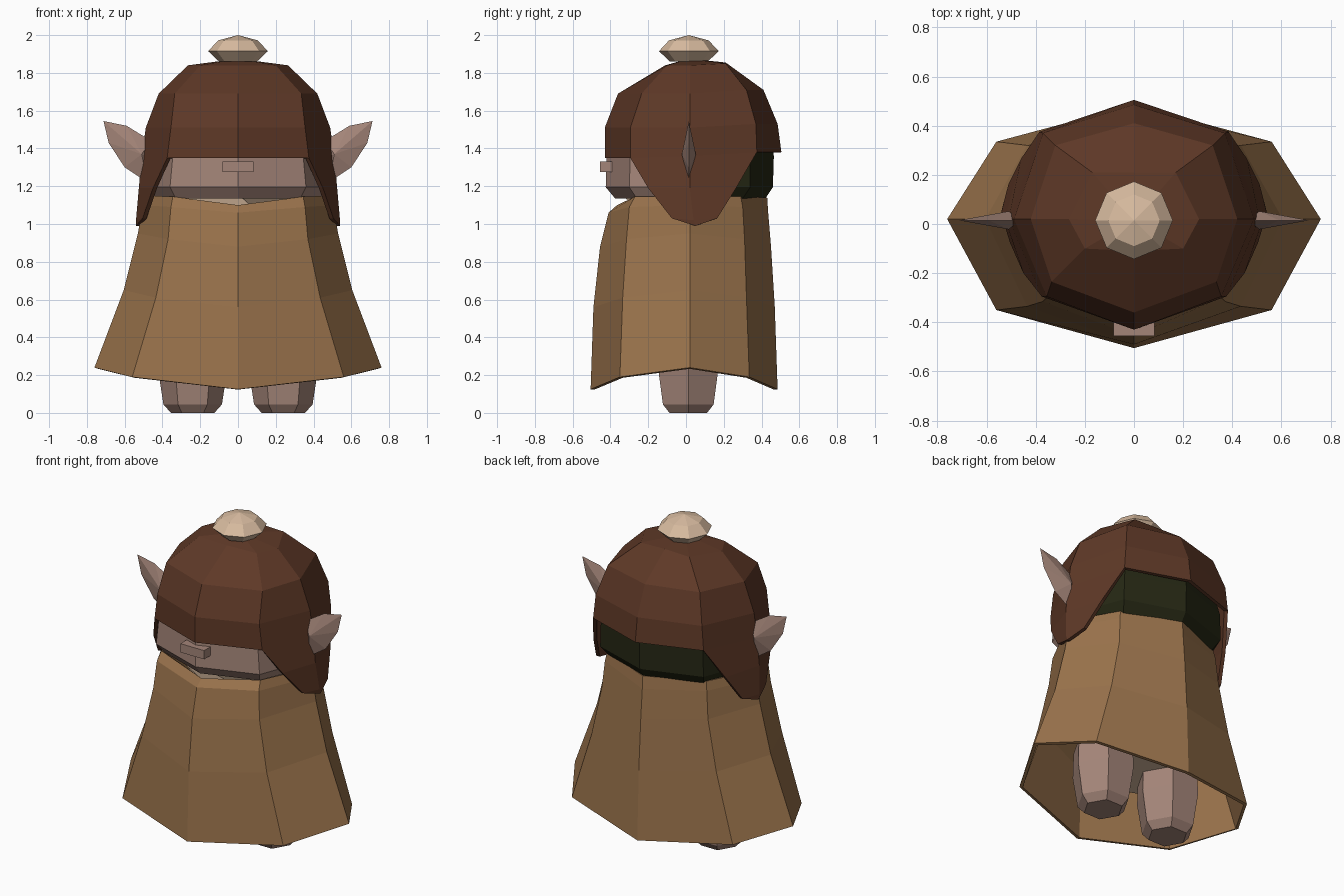
import bpy, bmesh, math
from mathutils import Vector

if "Cube" in bpy.data.objects:
    bpy.data.objects.remove(bpy.data.objects["Cube"])


def material(name, rgb):
    m = bpy.data.materials.new(name)
    m.diffuse_color = (*rgb, 1)
    m.use_nodes = True
    m.node_tree.nodes["Principled BSDF"].inputs["Base Color"].default_value = m.diffuse_color
    return m


BROWN = material("dark brown felt", (0.112, 0.040, 0.020))
TAN = material("tan cloth", (0.323, 0.171, 0.072))
CREAM = material("cream wool", (0.69, 0.50, 0.35))
SKIN = material("dusky skin", (0.37, 0.235, 0.19))
GREEN = material("dark green hair", (0.019, 0.021, 0.007))


def make(name, bm, *mats):
    bmesh.ops.recalc_face_normals(bm, faces=bm.faces)
    me = bpy.data.meshes.new(name)
    bm.to_mesh(me)
    bm.free()
    for m in mats:
        me.materials.append(m)
    ob = bpy.data.objects.new(name, me)
    bpy.context.collection.objects.link(ob)
    return ob


def half_ring(front, f_corner, side, b_corner, back):
    """Mirror five right-hand points (x, y, z) into an eight-point ring."""
    half = [front, f_corner, side, b_corner, back]
    return half + [(-x, y, z) for x, y, z in (b_corner, side, f_corner)]


def round_ring(n, r, z, cx=0, cy=0, turn=0, sy=1):
    return [(cx + r * math.cos(turn + math.tau * i / n),
             cy + sy * r * math.sin(turn + math.tau * i / n), z) for i in range(n)]


def loft(rings, bottom=True, top=True):
    """Skin a stack of rings, lowest first."""
    bm = bmesh.new()
    vs = [[bm.verts.new(p) for p in r] for r in rings]
    n = len(vs[0])
    for a, b in zip(vs, vs[1:]):
        for i in range(n):
            j = (i + 1) % n
            bm.faces.new((a[i], a[j], b[j], b[i]))
    if bottom:
        bm.faces.new(vs[0][::-1])
    if top:
        bm.faces.new(vs[-1])
    return bm, vs


def thicken(ob, t):
    mod = ob.modifiers.new("thickness", "SOLIDIFY")
    mod.thickness = t
    mod.offset = -1


# Cloak: flared open shell with a hem that rises at the sides
cloak, _ = loft([
    half_ring((0, -.505, .125), (.56, -.35, .19), (.76, .02, .24), (.56, .335, .19), (0, .485, .125)),
    half_ring((0, -.49, .56), (.435, -.335, .61), (.605, .02, .65), (.435, .32, .61), (0, .47, .56)),
    half_ring((0, -.455, .88), (.37, -.315, .92), (.53, .02, .95), (.37, .31, .92), (0, .45, .88)),
    half_ring((0, -.41, 1.06), (.355, -.30, 1.09), (.505, .02, 1.10), (.355, .30, 1.09), (0, .435, 1.06)),
    half_ring((0, -.365, 1.10), (.345, -.27, 1.145), (.495, .02, 1.15), (.345, .29, 1.145), (0, .43, 1.14)),
], bottom=False, top=False)
thicken(make("cloak", cloak, TAN), .02)

# Body under the cloak
body, _ = loft([round_ring(8, .36, .36, cy=.02, sy=.8),
                round_ring(8, .38, .8, cy=.02, sy=.85),
                half_ring((0, -.345, 1.16), (.32, -.25, 1.16), (.46, .02, 1.16),
                          (.32, .26, 1.16), (0, .39, 1.16))])
make("body", body, CREAM)

# Legs: tapered six-sided stumps
for s, side in ((1, "right"), (-1, "left")):
    leg, _ = loft([round_ring(6, .115, 0, s * .24, .012),
                   round_ring(6, .155, .045, s * .24, .012),
                   round_ring(6, .185, .24, s * .24, .012),
                   round_ring(6, .18, .40, s * .24, .012)])
    make(side + "_leg", leg, SKIN)

# Head: skin in front, hair colour behind
head, _ = loft([
    half_ring((0, -.375, 1.135), (.33, -.26, 1.135), (.45, .02, 1.135), (.33, .30, 1.135), (0, .42, 1.135)),
    half_ring((0, -.425, 1.195), (.36, -.30, 1.195), (.485, .02, 1.195), (.36, .34, 1.195), (0, .46, 1.195)),
    half_ring((0, -.42, 1.36), (.345, -.295, 1.36), (.475, .02, 1.36), (.355, .34, 1.36), (0, .465, 1.36)),
    half_ring((0, -.39, 1.50), (.31, -.27, 1.50), (.44, .02, 1.50), (.32, .32, 1.50), (0, .44, 1.50)),
])
for f in head.faces:
    f.material_index = int(f.calc_center_median().y > .1)
make("head", head, SKIN, GREEN)

# Nose: small block
nose = bmesh.new()
bmesh.ops.create_cube(nose, size=1)
for v in nose.verts:
    v.co = Vector((0, -.42, 1.303)) + Vector((v.co.x * .165, v.co.y * .07, v.co.z * .055))
make("nose", nose, SKIN)

# Cap: faceted dome with a hanging flap on each side
cap, rings = loft([
    half_ring((0, -.43, 1.35), (.375, -.295, 1.35), (.51, .02, 1.36), (.385, .375, 1.38), (0, .505, 1.38)),
    half_ring((0, -.43, 1.51), (.355, -.295, 1.51), (.488, .02, 1.51), (.37, .37, 1.53), (0, .485, 1.53)),
    half_ring((0, -.36, 1.69), (.335, -.235, 1.69), (.42, .02, 1.69), (.32, .32, 1.71), (0, .41, 1.71)),
    half_ring((0, -.11, 1.84), (.20, -.10, 1.84), (.265, .02, 1.84), (.17, .21, 1.85), (0, .21, 1.855)),
], bottom=False, top=False)
crown = cap.verts.new((0, .015, 1.875))
for i in range(8):
    cap.faces.new((rings[-1][i], rings[-1][(i + 1) % 8], crown))
FLAP = [[(.45, -.20, 1.19), (.525, .02, 1.19), (.46, .265, 1.19)],
        [(.505, -.075, 1.03), (.54, .04, 1.02), (.51, .165, 1.03)]]
for s, ids in ((1, (1, 2, 3)), (-1, (7, 6, 5))):
    prev = [rings[0][i] for i in ids]
    for row in FLAP:
        cur = [cap.verts.new((s * x, y, z)) for x, y, z in row]
        for i in range(2):
            cap.faces.new((prev[i], prev[i + 1], cur[i + 1], cur[i]))
        prev = cur
    tip = cap.verts.new((s * .54, .05, .99))
    for i in range(2):
        cap.faces.new((prev[i], prev[i + 1], tip))
thicken(make("cap", cap, BROWN), .022)

# Pompom on top of the cap
pompom, rings = loft([round_ring(8, .10, 1.86, cy=.015),
                      round_ring(8, .158, 1.915, cy=.015),
                      round_ring(8, .105, 1.972, cy=.015)], top=False)
peak = pompom.verts.new((0, .015, 2.0))
for i in range(8):
    pompom.faces.new((rings[-1][i], rings[-1][(i + 1) % 8], peak))
make("pompom", pompom, CREAM)

# Ears: thin pointed leaves with a raised ridge on both faces
OUTLINE = [(.46, 1.44), (.59, 1.52), (.712, 1.545), (.685, 1.43), (.60, 1.30), (.48, 1.22)]
for s, side in ((1, "right"), (-1, "left")):
    ear = bmesh.new()
    rim = [ear.verts.new((s * x, .015, z)) for x, z in OUTLINE]
    for y in (-.022, .052):
        ridge = ear.verts.new((s * .51, y, 1.37))
        for i in range(6):
            ear.faces.new((rim[i], rim[(i + 1) % 6], ridge))
    make(side + "_ear", ear, SKIN)
